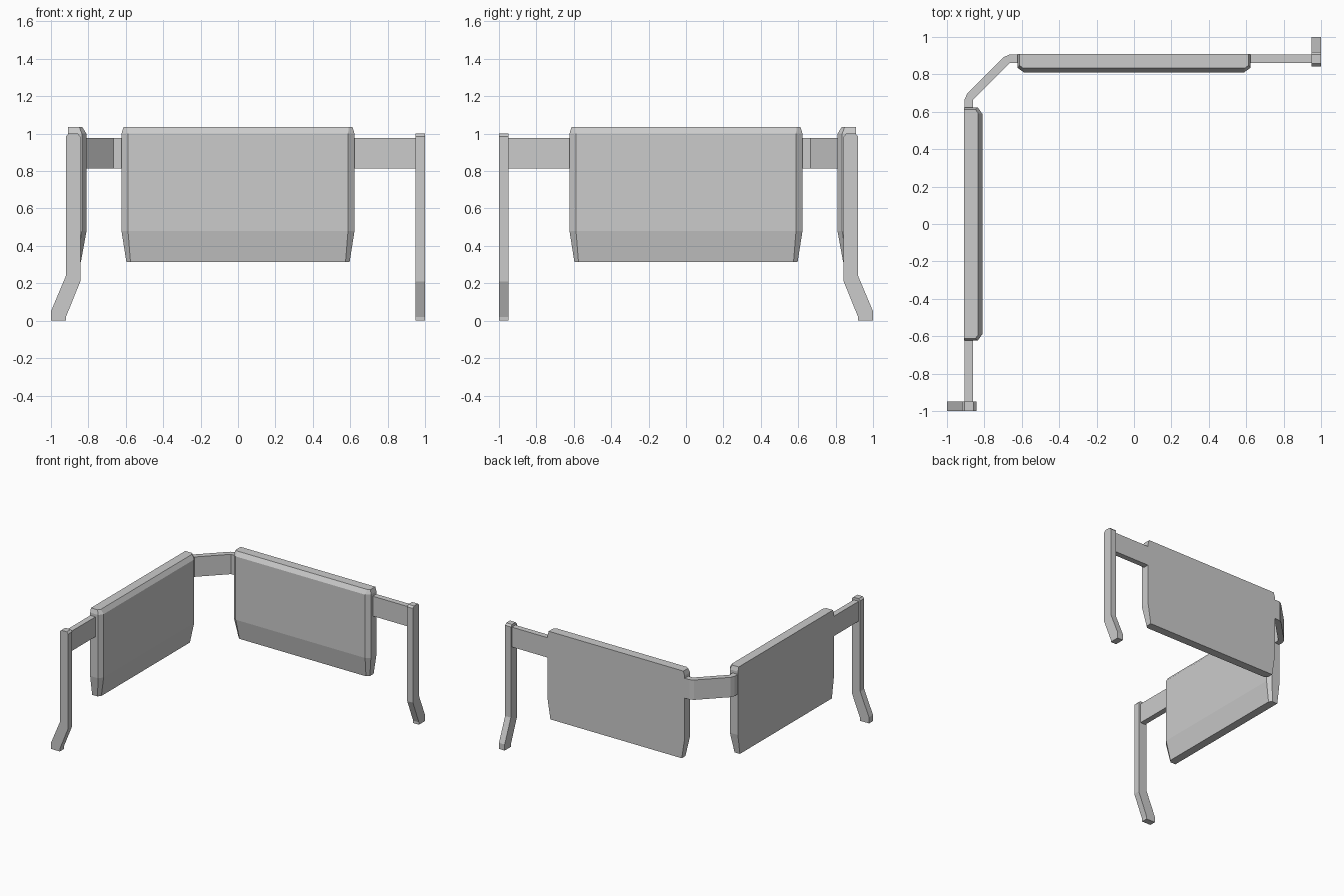
import bpy, bmesh
from mathutils import Matrix

if "Cube" in bpy.data.objects:
    bpy.data.objects.remove(bpy.data.objects["Cube"])

# Reflection across the corner diagonal: (x, y) -> (-y, -x)
DIAGONAL = Matrix(((0, -1, 0, 0), (-1, 0, 0, 0), (0, 0, 1, 0), (0, 0, 0, 1)))


def loft(name, rings, mirrored=False):
    """Closed flat-shaded solid through rings of equal point count."""
    bm = bmesh.new()
    loops = [[bm.verts.new(p) for p in ring] for ring in rings]
    n = len(loops[0])
    for a, b in zip(loops, loops[1:]):
        for i in range(n):
            j = (i + 1) % n
            bm.faces.new((a[i], a[j], b[j], b[i]))
    bm.faces.new(loops[0])
    bm.faces.new(loops[-1])
    if mirrored:
        bm.transform(DIAGONAL)
    bmesh.ops.recalc_face_normals(bm, faces=bm.faces)
    mesh = bpy.data.meshes.new(name)
    bm.to_mesh(mesh)
    bm.free()
    obj = bpy.data.objects.new(name, mesh)
    bpy.context.collection.objects.link(obj)
    return obj


# Rail bent round the chamfered corner, as half of a plan outline plus its reflection
inner = [(0.97, 0.86), (-0.665, 0.86)]
outer = [(-0.697, 0.892), (-0.665, 0.906), (0.97, 0.906)]
flip = lambda pts: [(-y, -x) for x, y in reversed(pts)]
plan = inner + flip(inner) + flip(outer) + outer
loft("corner_rail", [[(x, y, z) for x, y in plan] for z in (0.815, 0.978)])

# Panel levels: z, half width, front half width, chamfer y, front y
levels = [(0.315, 0.597, 0.575, 0.86, 0.84),
          (0.48, 0.623, 0.588, 0.835, 0.81),
          (1.0, 0.623, 0.588, 0.835, 0.81),
          (1.035, 0.612, 0.592, 0.848, 0.833)]
BACK = 0.908
panel = [[(-w, BACK, z), (-w, yc, z), (-f, yf, z), (f, yf, z), (w, yc, z), (w, BACK, z)]
         for z, w, f, yc, yf in levels]

# Leg side profile (y, z) with a kicked-out foot and chamfered top
profile = [(0.92, 0), (1.0, 0), (1.0, 0.05), (0.92, 0.24), (0.92, 0.985), (0.906, 1.0),
           (0.857, 1.0), (0.843, 0.985), (0.843, 0.21), (0.92, 0.02)]
leg = [[(x, y, z) for y, z in profile] for x in (0.948, 1.0)]

# One panel and leg on each wing
for side, mirrored in (("back", False), ("left", True)):
    loft(side + "_panel", panel, mirrored)
    loft(side + "_leg", leg, mirrored)
